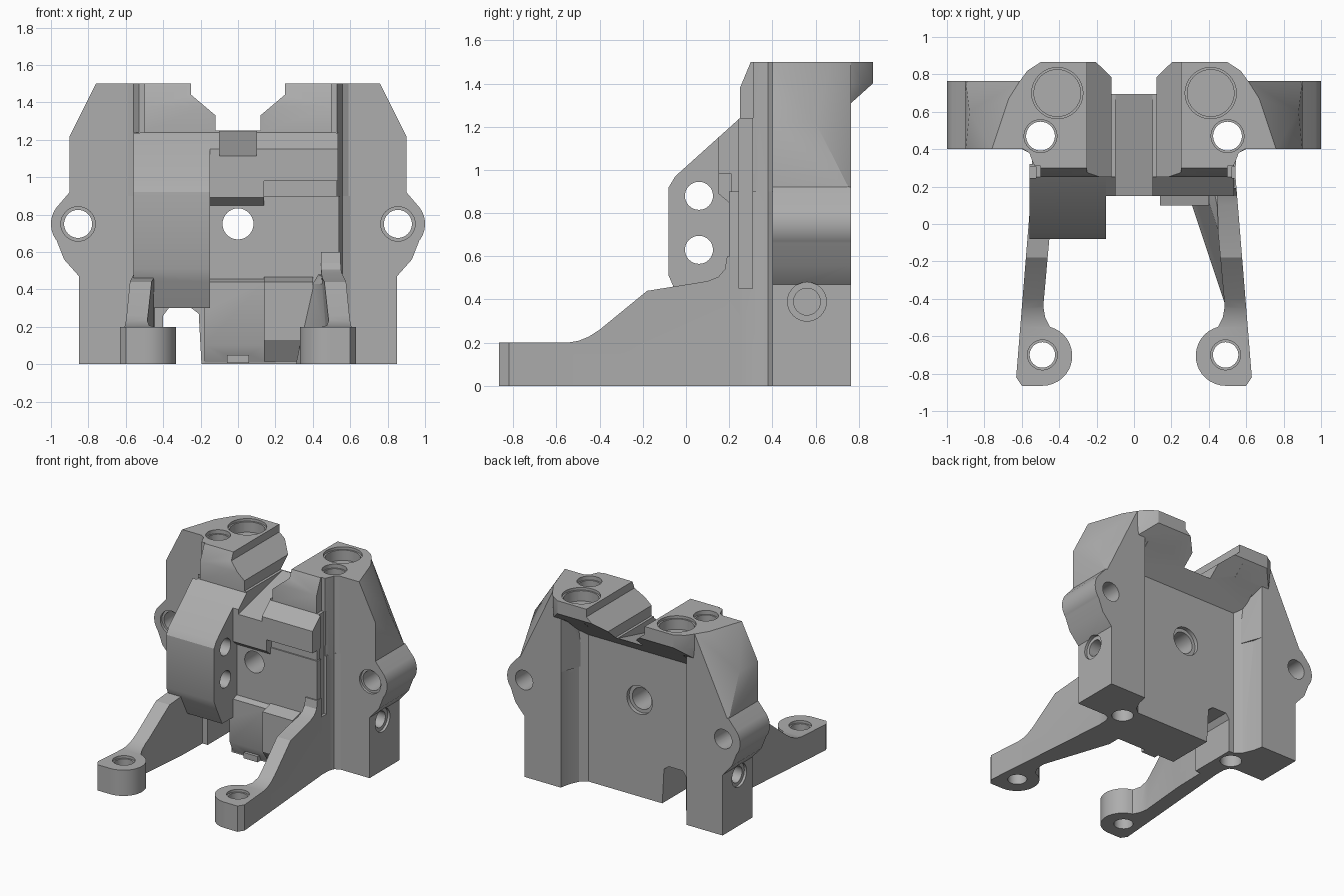
import bpy, bmesh
from math import sin, cos, radians

if "Cube" in bpy.data.objects:
    bpy.data.objects.remove(bpy.data.objects["Cube"])

steel = bpy.data.materials.new("grey_metal")
steel.use_nodes = True
GREY = (0.42, 0.42, 0.42, 1)
steel.diffuse_color = GREY
steel.node_tree.nodes["Principled BSDF"].inputs["Base Color"].default_value = GREY


def finish(name, bm):
    bmesh.ops.recalc_face_normals(bm, faces=bm.faces)
    mesh = bpy.data.meshes.new(name)
    bm.to_mesh(mesh)
    bm.free()
    mesh.materials.append(steel)
    ob = bpy.data.objects.new(name, mesh)
    bpy.context.collection.objects.link(ob)
    return ob


def place(axis, u, v, w):
    return {"x": (w, u, v), "y": (u, w, v), "z": (u, v, w)}[axis]


def prism(name, axis, pts, lo, hi):
    """Extrude a profile along an axis."""
    bm = bmesh.new()
    ends = [[bm.verts.new(place(axis, u, v, w)) for u, v in pts] for w in (lo, hi)]
    n = len(pts)
    for ring in ends:
        bm.faces.new(ring)
    for i in range(n):
        j = (i + 1) % n
        bm.faces.new((ends[0][i], ends[0][j], ends[1][j], ends[1][i]))
    return finish(name, bm)


def box(name, x, y, z):
    return prism(name, "z", [(x[0], y[0]), (x[1], y[0]), (x[1], y[1]), (x[0], y[1])], *z)


def hull(name, levels, side=1):
    """Convex solid through outlines given per height."""
    bm = bmesh.new()
    for z, pts in levels:
        for x, y in pts:
            bm.verts.new((x * side, y, z))
    bmesh.ops.convex_hull(bm, input=bm.verts)
    return finish(name, bm)


def arc(cx, cy, r, a, b, n=16):
    steps = [radians(a + (b - a) * i / n) for i in range(n + 1)]
    return [(cx + r * cos(t), cy + r * sin(t)) for t in steps]


def rod(name, axis, u, v, r, lo, hi):
    return prism(name, axis, arc(u, v, r, 0, 348.75, 31), lo, hi)


def combine(target, tool, op):
    mod = target.modifiers.new(op, "BOOLEAN")
    mod.operation = op
    mod.solver = "EXACT"
    mod.use_self = True
    mod.object = tool
    bpy.context.view_layer.objects.active = target
    bpy.ops.object.modifier_apply(modifier=mod.name)
    bpy.data.objects.remove(tool)


def joined(parts):
    bpy.ops.object.select_all(action="DESELECT")
    for part in parts:
        part.select_set(True)
    bpy.context.view_layer.objects.active = parts[0]
    bpy.ops.object.join()
    return parts[0]


def mirrored(pts, side):
    return [(x * side, y) for x, y in pts]


# Central panel with overhanging top
adds = [prism("bracket_body", "x", [
    (.22, .6), (.57, .6), (.57, 1.14), (.865, 1.4), (.865, 1.5),
    (.3, 1.5), (.25, 1.38), (.25, 1.22), (.22, 1.2)], -.5, .5)]
cuts = []

# Lower body outline: cheeks, wings and recessed back in one plan
recess = [(.54, .765), (.525, .69), (.49, .61), (.44, .57)]
half = [(.54, .2), (.545, .34), (.56, .38), (.6, .4), (.85, .4), (.85, .765)] + recess
adds.append(prism("lower_body", "z", half + mirrored(half[::-1], -1), 0, .9))

# Saddle between the towers, with gently falling floor
cuts.append(prism("saddle_cut", "y", [
    (-.12, 1.25), (.12, 1.25), (.12, 1.33), (.25, 1.44), (.25, 1.6),
    (-.25, 1.6), (-.25, 1.44), (-.12, 1.33)], -.5, 1.2))
cuts.append(prism("saddle_floor_cut", "x", [
    (.1, 1.1), (.69, 1.248), (.69, 1.3), (.1, 1.3)], -.1, .1))

# Front block with sloping top, beam, ledges and lower panel
adds.append(prism("front_block", "x", [
    (.32, .3), (.02, .3), (-.05, .44), (-.08, .51), (-.08, .92), (-.05, .97),
    (.25, 1.24), (.32, 1.24)], -.56, -.15))
adds.append(prism("front_beam", "x", [
    (.33, .98), (.15, .98), (.15, 1.15), (.25, 1.24), (.33, 1.24)], -.2, .535))
adds.append(prism("cheek_band", "x", [
    (.21, .8), (.4, .8), (.4, 1.23), (.26, 1.23), (.21, 1.19)], -.53, .53))
adds.append(prism("centre_ledge", "x", [
    (.15, .89), (.21, .84), (.31, .84), (.31, 1.01), (.15, 1.01)], -.18, .14))
adds.append(prism("lower_panel", "x", [
    (.3, .46), (.21, .46), (.155, .44), (.155, .1), (.195, .01), (.3, .01)], -.18, .2))
adds.append(prism("lower_ledge", "x", [
    (.29, .47), (.21, .47), (.1, .44), (.1, .13), (.18, .015), (.29, .015)], .14, .4))
adds.append(box("bottom_tab", (-.06, .06), (.155, .25), (.005, .05)))

arm_profile = [(-.9, -.1), (-.9, .2), (-.55, .2), (-.5, .208), (-.45, .228), (-.4, .26),
               (-.18, .44), (.1, .485), (.15, .505), (.18, .54), (.19, .6), (.37, .6),
               (.37, -.1)]

for s in (1, -1):
    # Wing ear and tapering top
    ear = [(.7, .47), (.85, .47), (.93, .56)] + arc(.855, .75, .145, -38, 38)
    ear += [(.9, .92), (.7, .92)]
    adds.append(prism("ear", "y", mirrored(ear, s), .4, .765))
    adds.append(hull("wing_top", [
        (.895, [(.46, .4), (.9, .4), (.9, .765), (.54, .765), (.5, .63), (.46, .54)]),
        (1.22, [(.9, .4), (.88, .6)]),
        (1.31, [(.54, .765), (.66, .765)]),
        (1.5, [(.48, .4), (.76, .4), (.67, .67), (.61, .765), (.54, .765)])], s))
    adds.append(prism("recess_wall", "z", mirrored(
        recess + [(.44, .52), (.58, .52), (.58, .765)], s), .85, 1.28))
    # Tower with overhang behind
    adds.append(hull("tower", [
        (1.16, [(.3, .55), (.49, .55)]),
        (1.31, [(.3, .765), (.6, .765)]),
        (1.4, [(.3, .865), (.5, .865), (.57, .82), (.61, .765)]),
        (1.5, [(.3, .5), (.3, .865), (.5, .865), (.57, .82), (.61, .765), (.6, .45)])], s))
    # Front post beside the groove
    adds.append(prism("post", "z", mirrored(
        [(.4, .31), (.53, .31), (.545, .34), (.56, .38), (.6, .405), (.6, .5), (.4, .5)],
        s), .85, 1.5))
    cuts.append(box("groove_cut", sorted((s * .523, s * .65)), (.245, .308), (.45, 1.6)))

    # Leg: plan outline trimmed by the side profile
    plan = [(.535, .35), (.63, -.82), (.6, -.865), (.5, -.865)]
    plan += arc(.49, -.705, .16, 270, 105) + [(.475, -.5), (.485, -.44), (.45, -.05), (.44, .35)]
    leg = prism("leg", "z", mirrored(plan, s), 0, 1)
    combine(leg, prism("leg_profile", "x", arm_profile, -1, 1), "INTERSECT")
    adds.append(leg)

    # Bores
    cuts.append(rod("foot_hole", "z", s * .49, -.7, .068, -.5, .5))
    cuts.append(rod("foot_rim", "z", s * .49, -.7, .08, .18, .5))
    cuts.append(rod("through_bore", "z", s * .5, .47, .077, -.5, 2))
    cuts.append(rod("through_rim", "z", s * .5, .47, .088, 1.47, 2))
    cuts.append(rod("large_bore", "z", s * .41, .7, .125, 1.4, 2))
    cuts.append(rod("large_rim", "z", s * .41, .7, .137, 1.48, 2))
    cuts.append(rod("ear_hole", "y", s * .855, .75, .075, 0, 1))
    cuts.append(rod("ear_rim", "y", s * .855, .75, .092, .2, .42))
    cuts.append(rod("side_hole", "x", .56, .39, .09, *sorted((s * .83, s))))
    cuts.append(rod("side_bore", "x", .56, .39, .062, *sorted((s * .65, s))))

# Gusset inside the left leg
adds.append(hull("leg_gusset", [
    (.002, [(.5, -.47), (.31, .1), (.5, .26), (.31, .26)]),
    (.43, [(.5, -.18), (.4, .12), (.5, .26), (.4, .26)]),
    (.48, [(.43, .17), (.5, .17), (.5, .26), (.43, .26)])]))

# Arched opening beside the right leg, centre hole and block cross holes
cuts.append(prism("arch_cut", "y", [
    (-.4, -.1), (-.4, .26), (-.37, .3), (-.25, .3), (-.21, .27), (-.19, -.1)], -.3, 1))
cuts.append(rod("centre_hole", "y", 0, .75, .083, -.5, 1))
cuts.append(rod("centre_rim", "y", 0, .75, .11, .54, 1))
for z in (.63, .88):
    cuts.append(rod("cross_hole", "x", .06, z, .065, -1, 0))

body = joined(adds)
combine(body, joined(cuts), "DIFFERENCE")

bpy.ops.object.select_all(action="DESELECT")
body.select_set(True)
bpy.context.view_layer.objects.active = body
bpy.ops.object.shade_smooth_by_angle(angle=radians(25))
